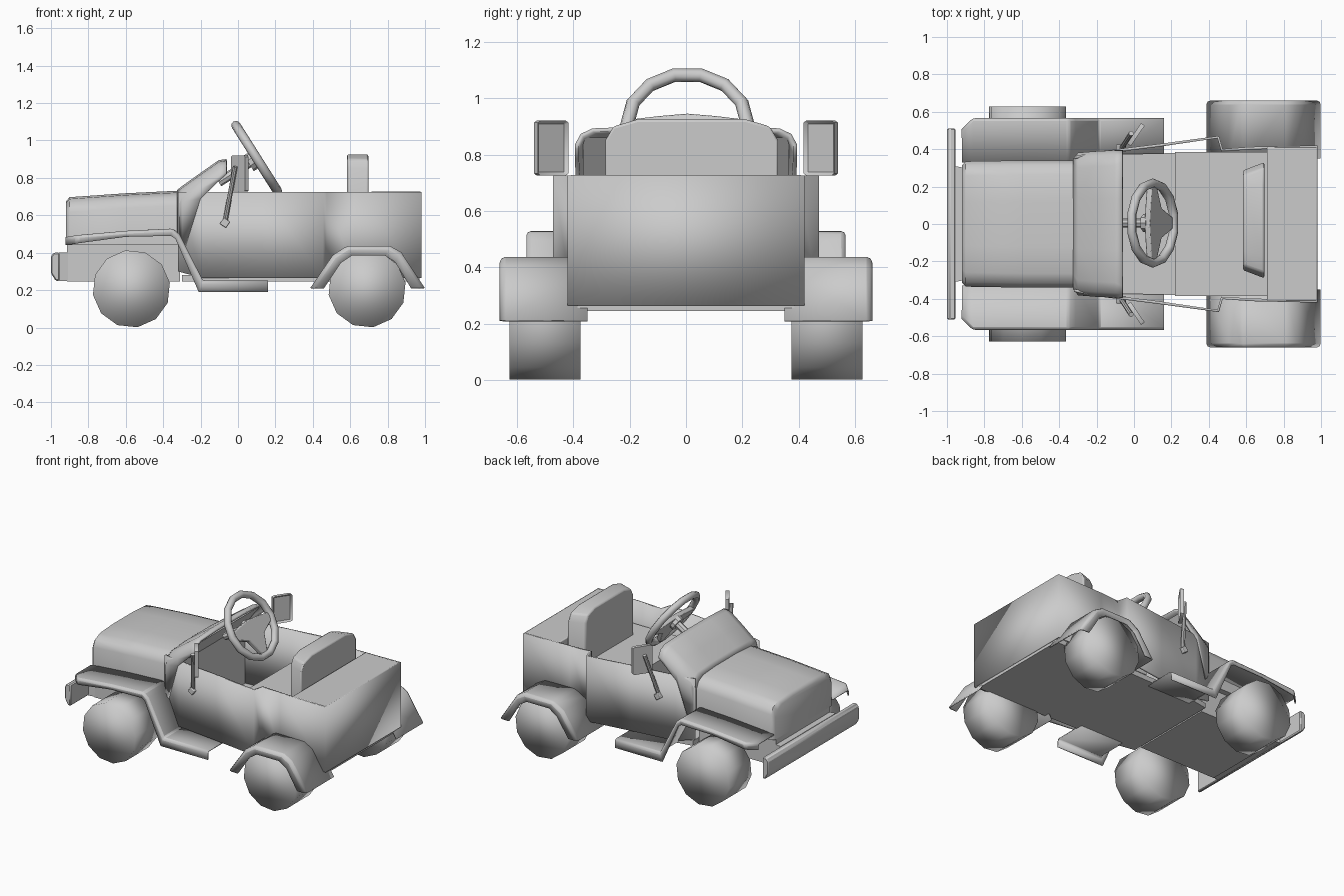
import bpy, bmesh, math
from mathutils import Vector, Matrix

if "Cube" in bpy.data.objects:
    bpy.data.objects.remove(bpy.data.objects["Cube"])


def finish(name, bm, bevel=0, segs=2, thick=0, angle=35):
    bmesh.ops.recalc_face_normals(bm, faces=bm.faces)
    me = bpy.data.meshes.new(name)
    bm.to_mesh(me)
    bm.free()
    ob = bpy.data.objects.new(name, me)
    bpy.context.collection.objects.link(ob)
    if bevel:
        m = ob.modifiers.new("Bevel", 'BEVEL')
        m.width = bevel
        m.segments = segs
    if thick:
        m = ob.modifiers.new("Thickness", 'SOLIDIFY')
        m.thickness = thick
        m.offset = 0
    bpy.ops.object.select_all(action='DESELECT')
    ob.select_set(True)
    bpy.context.view_layer.objects.active = ob
    bpy.ops.object.shade_smooth_by_angle(angle=math.radians(angle))
    return ob


def prism(name, pts, axis, a, b, bevel=0, segs=2, shape=None, angle=35):
    """Extrude a 2D outline from a to b along an axis."""
    put = {'x': lambda p, d: (d, p[0], p[1]),
           'y': lambda p, d: (p[0], d, p[1]),
           'z': lambda p, d: (p[0], p[1], d)}[axis]
    bm = bmesh.new()
    lo = [bm.verts.new(put(p, a)) for p in pts]
    hi = [bm.verts.new(put(p, b)) for p in pts]
    bm.faces.new(lo)
    bm.faces.new(hi)
    n = len(pts)
    for i in range(n):
        j = (i + 1) % n
        bm.faces.new((lo[i], lo[j], hi[j], hi[i]))
    if shape:
        for v in bm.verts:
            shape(v.co)
    return finish(name, bm, bevel, segs, angle=angle)


def box(name, x, y, z, bevel=0):
    return prism(name, [(x[0], z[0]), (x[1], z[0]), (x[1], z[1]), (x[0], z[1])],
                 'y', y[0], y[1], bevel)


def lipped_sheet(name, top, lip, y_in, y_out, bevel, cut=0):
    """Sheet along a side profile with a turned-down outer lip; cut narrows the front end."""
    bm = bmesh.new()
    rows = []
    for i, (t, l) in enumerate(zip(top, lip)):
        o = y_out - (math.copysign(cut, y_out) if i == 0 else 0)
        rows.append([bm.verts.new(c) for c in ((t[0], y_in, t[1]), (t[0], o, t[1]),
                                               (l[0], o, l[1]))])
    for r, q in zip(rows, rows[1:]):
        for i in range(2):
            bm.faces.new((r[i], r[i + 1], q[i + 1], q[i]))
    return finish(name, bm, bevel, 2, .008, 40)


def arch_loft(name, stations, cap=False, thick=0):
    """Skin rounded-top sections given as (x, half width, bottom z, top z, shoulder)."""
    bm = bmesh.new()
    rings = []
    for x, w, zb, zt, s in stations:
        half = [(w, zb), (w, zt - s), (w - s * .3, zt - s * .42),
                (w - s * .95, zt - s * .12), (w * .35, zt)]
        ring = half + [(-y, z) for y, z in reversed(half)]
        rings.append([bm.verts.new((x, y, z)) for y, z in ring])
    for r, q in zip(rings, rings[1:]):
        for i in range(len(r) - 1):
            bm.faces.new((r[i], r[i + 1], q[i + 1], q[i]))
    if cap:
        bm.faces.new(rings[0])
        bm.faces.new(rings[-1])
        for r, q in zip(rings, rings[1:]):
            bm.faces.new((r[0], q[0], q[-1], r[-1]))
    return finish(name, bm, thick=thick, angle=50)


def rod(name, p, q, r, sides=8):
    p, q = Vector(p), Vector(q)
    bm = bmesh.new()
    bmesh.ops.create_cone(bm, cap_ends=True, segments=sides, radius1=r, radius2=r,
                          depth=(q - p).length)
    ob = finish(name, bm)
    ob.location = (p + q) / 2
    ob.rotation_euler = (q - p).to_track_quat('Z', 'Y').to_euler()
    return ob


# Hood and open-backed cowl
arch_loft("hood", [(-.92, .315, .44, .675, .08), (-.90, .335, .44, .697, .08),
                   (-.60, .34, .44, .718, .08), (-.31, .34, .44, .732, .08)], cap=True)
arch_loft("cowl", [(-.32, .345, .47, .73, .08), (-.295, .375, .40, .75, .08),
                   (-.20, .382, .69, .818, .08), (-.10, .387, .785, .888, .08),
                   (-.06, .387, .82, .893, .06)], thick=.015)
prism("dashboard", [(-.20, .27), (-.22, .27), (-.22, .71), (-.10, .86), (-.08, .86), (-.20, .70)],
      'y', -.365, .365)

# Body sides, doors and rear panel as one wall
half = [(-.32, .355), (-.19, .38), (.13, .42), (.45, .465), (.47, .395), (.62, .405),
        (.975, .415)]
plan = half + [(x, -y) for x, y in reversed(half)]
bm = bmesh.new()
low = [bm.verts.new((x, y, .30 if x < -.3 else .265)) for x, y in plan]
top = [bm.verts.new((x, y, .725)) for x, y in plan]
for i in range(len(plan) - 1):
    bm.faces.new((low[i], low[i + 1], top[i + 1], top[i]))
finish("body_wall", bm, thick=.015, angle=40)

# Floor, seat and rear deck
prism("floor", [(-.30, -.35), (-.30, .35), (-.19, .37), (.45, .385), (.97, .385),
                (.97, -.385), (.45, -.385), (-.19, -.37)], 'z', .245, .28)
box("seat_base", (.22, .72), (-.385, .385), (.28, .57))
box("rear_deck", (.71, .98), (-.41, .41), (.57, .727), .006)


def seat_taper(co):
    if co.x < .6:
        co.y = .02 + (co.y - .02) * .86


prism("seat_back", [(-.29, .56), (.33, .56), (.33, .85), (.30, .90), (.21, .926),
                    (-.17, .926), (-.26, .90), (-.29, .85)], 'x', .583, .697, .01, 2, seat_taper)

# Chassis and front bumper
box("front_chassis", (-.915, -.31), (-.30, .30), (.245, .46))
prism("bumper", [(-.975, .25), (-1, .29), (-1, .38), (-.985, .40), (-.955, .40), (-.955, .25)],
      'y', -.51, .51, .006, 1)
prism("bumper_bracket", [(-.957, -.31), (-.957, .31), (-.91, .30), (-.91, -.30)], 'z', .25, .40)

front_top = [(-.92, .48), (-.86, .49), (-.60, .513), (-.35, .525), (-.315, .495),
             (-.19, .248), (.16, .248)]
front_lip = [(-.92, .44), (-.86, .45), (-.60, .485), (-.36, .49), (-.335, .475),
             (-.21, .19), (.16, .19)]
rear_top = [(.39, .21), (.51, .385), (.585, .433), (.81, .433), (.87, .40), (.995, .21)]
rear_lip = [(.46, .21), (.55, .345), (.61, .385), (.785, .385), (.84, .35), (.925, .21)]

for s, side in ((-1, "left"), (1, "right")):
    # Fenders with running boards
    lipped_sheet(side + "_front_fender", front_top, front_lip, s * .33, s * .562, .012, .06)
    lipped_sheet(side + "_rear_fender", rear_top, rear_lip, s * .35, s * .657, .018)

    # Wheels: low-sided and shaded fully smooth
    for x, end in ((-.57, "front"), (.69, "rear")):
        ring = [(x + .208 * math.cos(math.tau * (i + .3) / 12),
                 .207 + .208 * math.sin(math.tau * (i + .3) / 12)) for i in range(12)]
        prism(f"{side}_{end}_wheel", ring, 'y', s * .375, s * .627, angle=180)

    # Wing mirror: tilted frame, recessed glass, stalk and foot
    pane = [(-.066, -.09), (-.055, -.097), (.055, -.097), (.066, -.09),
            (.066, .09), (.055, .097), (-.055, .097), (-.066, .09)]
    mirror = prism(side + "_mirror", pane, 'x', -.012, .012)
    bm = bmesh.new()
    bm.from_mesh(mirror.data)
    bm.normal_update()
    face = max(bm.faces, key=lambda f: f.normal.x)
    bmesh.ops.inset_region(bm, faces=[face], thickness=.012, depth=0)
    for v in face.verts:
        v.co.x -= .012
    bm.to_mesh(mirror.data)
    bm.free()
    mirror.location = (.01, s * .478, .823)
    mirror.rotation_euler = (0, 0, -s * .6)
    rod(side + "_mirror_stalk", (-.015, s * .485, .86), (-.07, s * .40, .56), .013)
    foot = box(side + "_mirror_foot", (-.02, .02), (s * .385, s * .425), (-.02, .02), .004)
    foot.location = (-.07, 0, .56)
    foot.rotation_euler = (0, math.radians(35), 0)

# Steering wheel with column, hub and three-armed pad
C = Vector((.10, 0.005, .905))
N = Vector((.845, 0, .535))
U = Vector((-.535, 0, .845))
bpy.ops.mesh.primitive_torus_add(major_segments=14, minor_segments=8, major_radius=.214,
                                 minor_radius=.025, location=C,
                                 rotation=N.to_track_quat('Z', 'Y').to_euler())
bpy.context.object.name = "steering_wheel"
bpy.ops.object.shade_smooth()
rod("steering_column", C - N * .24, C - N * .02, .025)
rod("steering_hub", C - N * .05, C - N * .015, .05, 10)
pad = prism("steering_pad", [(-.205, .02), (-.10, .035), (0, .045), (.10, .035), (.205, .02),
                             (.20, -.03), (.08, -.08), (.025, -.20), (-.025, -.20),
                             (-.08, -.08), (-.20, -.03)], 'z', -.025, .008, .006)
pad.matrix_world = Matrix.Translation(C) @ Matrix((Vector((0, 1, 0)), U, N)).transposed().to_4x4()
